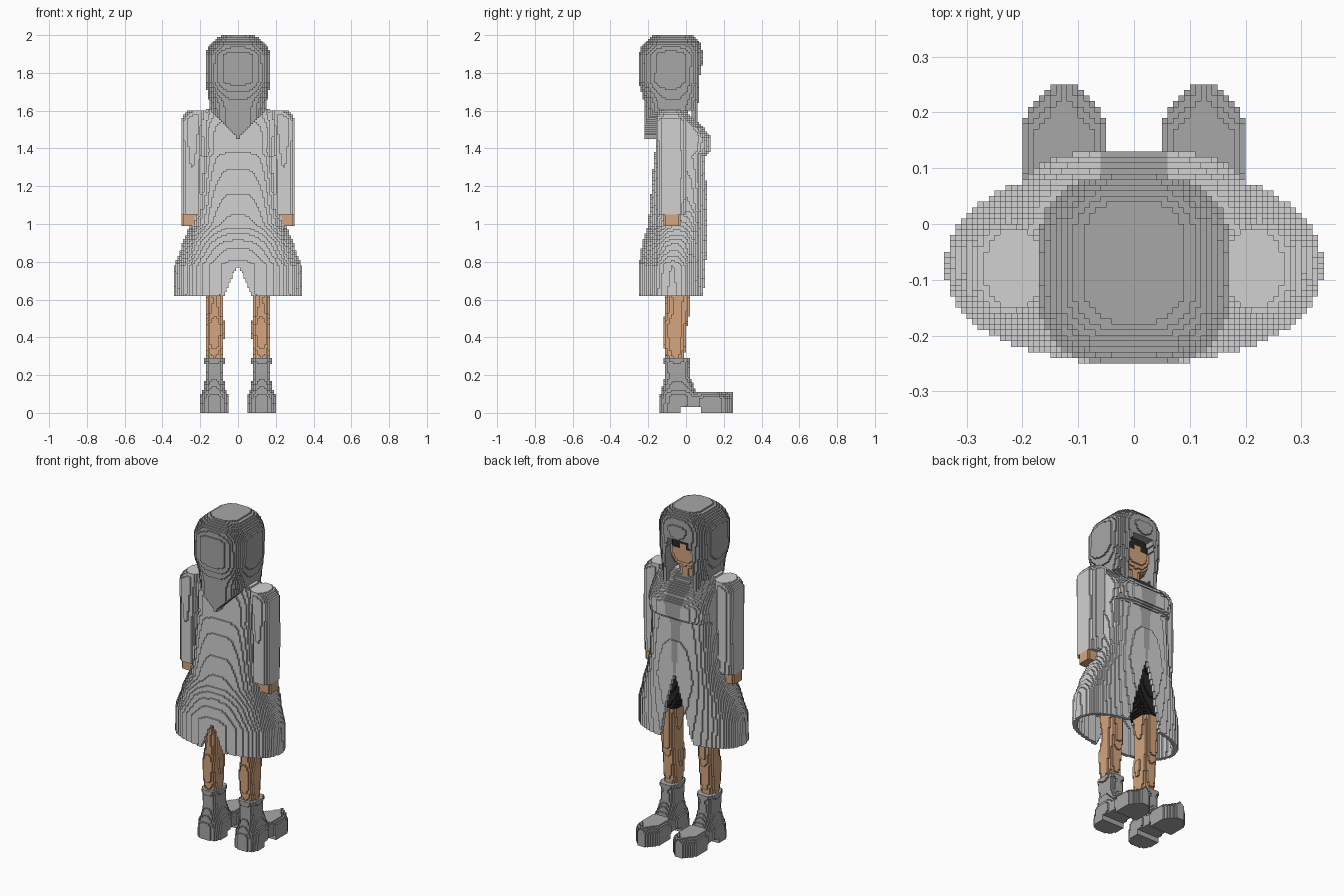
import bpy
import bmesh

CELL = 0.01

cube = bpy.data.objects.get("Cube")
if cube:
    bpy.data.objects.remove(cube)


def material(name, rgb):
    m = bpy.data.materials.new(name)
    m.use_nodes = True
    m.diffuse_color = (*rgb, 1)
    m.node_tree.nodes["Principled BSDF"].inputs["Base Color"].default_value = (*rgb, 1)
    return m


LIGHT = material("light grey cloth", (0.64, 0.64, 0.64))
MID = material("mid grey", (0.39, 0.39, 0.39))
SKIN = material("skin", (0.66, 0.38, 0.21))
BLACK = material("black", (0.02, 0.02, 0.02))


def sample(table, z):
    """Interpolate a profile whose rows are (height, values...), low to high."""
    if z <= table[0][0]:
        return table[0][1:]
    for a, b in zip(table, table[1:]):
        if z <= b[0]:
            t = (z - a[0]) / (b[0] - a[0])
            return [p + (q - p) * t for p, q in zip(a[1:], b[1:])]
    return table[-1][1:]


def in_section(x, y, cx, hx, back, front, n=2.0, inset=0.0):
    """Inside a rounded horizontal section."""
    hx, hy = hx - inset, (front - back) / 2 - inset
    if hx <= 0 or hy <= 0:
        return False
    cy = (front + back) / 2
    return (abs(x - cx) / hx) ** n + (abs(y - cy) / hy) ** n < 1


SIDES = [
    ((1, 0, 0), [(1, 0, 0), (1, 1, 0), (1, 1, 1), (1, 0, 1)]),
    ((-1, 0, 0), [(0, 0, 0), (0, 0, 1), (0, 1, 1), (0, 1, 0)]),
    ((0, 1, 0), [(0, 1, 0), (0, 1, 1), (1, 1, 1), (1, 1, 0)]),
    ((0, -1, 0), [(0, 0, 0), (1, 0, 0), (1, 0, 1), (0, 0, 1)]),
    ((0, 0, 1), [(0, 0, 1), (1, 0, 1), (1, 1, 1), (0, 1, 1)]),
    ((0, 0, -1), [(0, 0, 0), (0, 1, 0), (1, 1, 0), (1, 0, 0)]),
]


def block_part(name, low, high, inside, mats, rule=None):
    """Stepped block surface of a solid, built for +x and mirrored."""
    mid = lambda i: (i + 0.5) * CELL
    cells = set()
    for k in range(round(low / CELL), round(high / CELL)):
        for j in range(-26, 26):
            for i in range(36):
                if inside(mid(i), mid(j), mid(k)):
                    cells.add((i, j, k))
    bm = bmesh.new()
    verts = {}

    def vert(key):
        if key not in verts:
            verts[key] = bm.verts.new([c * CELL for c in key])
        return verts[key]

    for c in sorted(cells):
        for d, corners in SIDES:
            nb = tuple(p + q for p, q in zip(c, d))
            if nb in cells or nb[0] < 0:
                continue
            f = bm.faces.new([vert(tuple(p + q for p, q in zip(c, o))) for o in corners])
            if rule:
                f.material_index = rule(*[mid(v) for v in c])
    mesh = bpy.data.meshes.new(name)
    bm.to_mesh(mesh)
    bm.free()
    for m in mats:
        mesh.materials.append(m)
    ob = bpy.data.objects.new(name, mesh)
    bpy.context.collection.objects.link(ob)
    mirror = ob.modifiers.new("mirror", "MIRROR")
    mirror.use_axis[0] = True
    return ob


# Coat: height, half width, back y, front y, roundness
COAT = [
    (0.62, 0.337, -0.25, 0.10, 2.2), (0.78, 0.335, -0.25, 0.105, 2.2),
    (0.85, 0.308, -0.24, 0.11, 2.2), (0.90, 0.295, -0.23, 0.11, 2.3),
    (1.00, 0.25, -0.20, 0.115, 2.5), (1.10, 0.22, -0.19, 0.11, 3),
    (1.36, 0.20, -0.17, 0.10, 3.5), (1.38, 0.20, -0.165, 0.13, 3.5),
    (1.46, 0.205, -0.165, 0.13, 3.5), (1.52, 0.205, -0.16, 0.085, 3.5),
    (1.57, 0.20, -0.155, 0.03, 3), (1.61, 0.17, -0.15, -0.01, 3),
]


def coat(x, y, z):
    hx, back, front, n = sample(COAT, z)
    if not in_section(x, y, 0, hx, back, front, n):
        return False
    if z < 1.2 and in_section(x, y, 0, hx, back, front, n, 0.02):
        return False
    if y > 0 and z < 1.03 and x < 0.11 * ((1.03 - z) / 0.41) ** 0.85:
        return False
    if y < -0.1 and z < 0.77 and x < 0.07 * ((0.77 - z) / 0.15) ** 0.7:
        return False
    return True


# Shirt panel shows between the lapels
SHIRT = [(1.03, 0.01), (1.3, 0.03), (1.45, 0.055), (1.56, 0.07)]


def coat_colour(x, y, z):
    return int(y > -0.01 and z > 1.03 and x < sample(SHIRT, z)[0])


block_part("coat", 0.62, 1.61, coat, [LIGHT, MID], coat_colour)

# Sleeves and hands
SLEEVE = [(1.05, 0.245, 0.06, -0.15, -0.005), (1.3, 0.245, 0.06, -0.155, 0.0),
          (1.55, 0.24, 0.065, -0.16, 0.0), (1.58, 0.225, 0.06, -0.155, -0.005),
          (1.61, 0.205, 0.045, -0.14, -0.02)]
block_part("sleeves", 1.05, 1.6,
           lambda x, y, z: in_section(x, y, *sample(SLEEVE, z), 2.6), [LIGHT])
block_part("hands", 0.99, 1.06,
           lambda x, y, z: in_section(x, y, 0.255, 0.045, -0.12, -0.03, 3), [SKIN])

# Hair: height, half width, back y, front y
HAIR = [
    (1.45, 0.15, -0.22, 0.075), (1.6, 0.15, -0.22, 0.075), (1.66, 0.155, -0.225, 0.08),
    (1.75, 0.172, -0.25, 0.08), (1.90, 0.172, -0.25, 0.088), (1.95, 0.15, -0.23, 0.08),
    (1.98, 0.12, -0.20, 0.06), (2.0, 0.085, -0.17, 0.035),
]


def hair(x, y, z):
    if not in_section(x, y, 0, *sample(HAIR, z), 3):
        return False
    if z < 1.6:
        # pointed tail behind, thin locks beside the face
        tail = y < -0.15 and x < 0.012 + max(0, z - 1.47) * 1.05
        lock = y > 0.03 and 0.09 < x < 0.125 and z > 1.52 + abs(x - 0.105)
        return tail or lock
    opening = 0.088 if z < 1.76 else 0.088 - (z - 1.76) * 0.3
    return not (y > -0.06 and z < 1.83 and x < opening)


block_part("hair", 1.45, 2.0, hair, [MID])


# Head with dark eyes and brow, and neck
def head(x, y, z):
    return (x / 0.12) ** 2.5 + (abs(y + 0.05) / 0.085) ** 2.5 + (abs(z - 1.76) / 0.14) ** 2.5 < 1


def face_colour(x, y, z):
    eye = 0.02 < x < 0.08 and 1.76 < z < 1.81
    brow = 1.79 < z < 1.83
    return int(y > -0.04 and (eye or brow))


block_part("head", 1.6, 1.9, head, [SKIN, BLACK], face_colour)
block_part("neck", 1.5, 1.66,
           lambda x, y, z: in_section(x, y, 0, 0.055, -0.10, 0.01), [SKIN])

# Shorts
SHORTS = [(0.75, 0.13, 0.065, -0.125, 0.025), (0.86, 0.10, 0.105, -0.13, 0.035),
          (1.05, 0.06, 0.12, -0.13, 0.05)]
block_part("shorts", 0.76, 1.08,
           lambda x, y, z: in_section(x, y, *sample(SHORTS, z), 2.5), [BLACK])

# Legs: height, centre x, half width, back y, front y
LEG = [(0.27, 0.125, 0.04, -0.10, -0.01), (0.36, 0.123, 0.047, -0.12, 0.0),
       (0.46, 0.122, 0.049, -0.125, 0.005), (0.53, 0.122, 0.045, -0.11, 0.02),
       (0.60, 0.122, 0.046, -0.105, 0.02), (0.78, 0.125, 0.058, -0.12, 0.02)]
block_part("legs", 0.27, 0.78,
           lambda x, y, z: in_section(x, y, *sample(LEG, z), 2.4), [SKIN])

# Boots: shaft profile plus a long foot with an arched sole
SHAFT = [(0.0, 0.125, 0.077, -0.14, 0.04), (0.09, 0.125, 0.075, -0.14, 0.06),
         (0.12, 0.125, 0.06, -0.13, 0.05), (0.18, 0.125, 0.048, -0.115, 0.025),
         (0.26, 0.125, 0.05, -0.115, 0.015), (0.28, 0.125, 0.055, -0.125, 0.025)]
FOOT = [(-0.05, 0.07), (0.05, 0.065), (0.12, 0.08), (0.18, 0.08), (0.22, 0.05), (0.25, 0.025)]


def boot(x, y, z):
    if z < 0.03 and -0.03 < y < 0.08:
        return False
    if in_section(x, y, *sample(SHAFT, z), 2.6):
        return True
    if not -0.05 < y < 0.25 or z > 0.11:
        return False
    trim = max(0, z - 0.08) * 0.9
    return abs(x - 0.125) < sample(FOOT, y + trim)[0] - trim


block_part("boots", 0.0, 0.29, boot, [MID])
